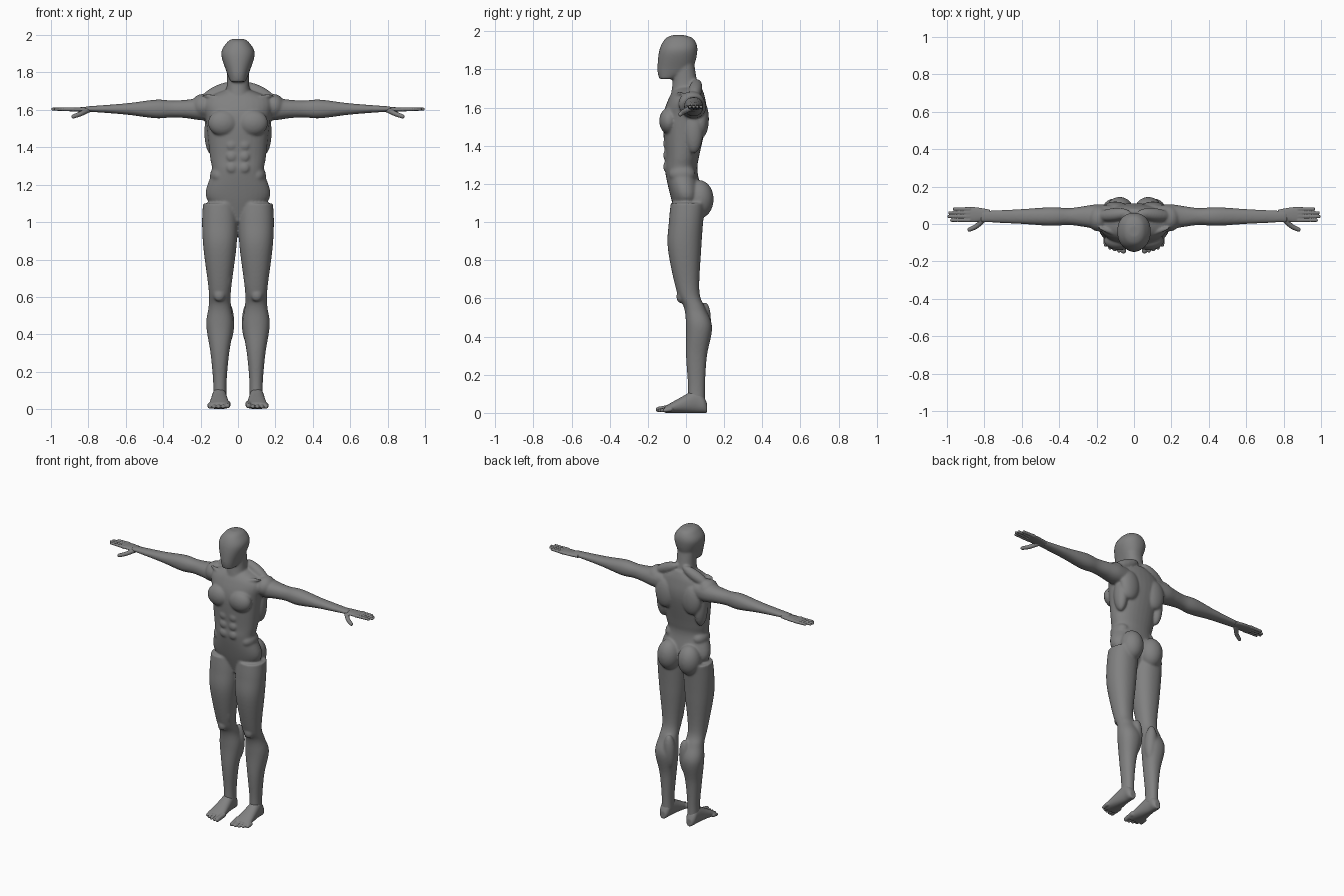
import bpy
import bmesh
import math
from mathutils import Matrix, Vector

cube = bpy.data.objects.get("Cube")
if cube:
    bpy.data.objects.remove(cube, do_unlink=True)

# One plain grey for the whole figure
grey = bpy.data.materials.new("plain grey")
grey.use_nodes = True
grey.diffuse_color = (.22, .22, .22, 1)
shader = next(node for node in grey.node_tree.nodes if node.type == "BSDF_PRINCIPLED")
shader.inputs["Base Color"].default_value = grey.diffuse_color

SIDES = 32
PLACE = {
    "X": lambda along, a, b: Vector((along, a, b)),
    "Y": lambda along, a, b: Vector((a, along, b)),
    "Z": lambda along, a, b: Vector((a, b, along)),
}


def spline(rows, steps):
    """Fill in rows along a smooth curve through the given rows."""
    points = [Vector(row) for row in rows]
    points = points[:1] + points + points[-1:]
    result = []
    for before, start, end, after in zip(points, points[1:], points[2:], points[3:]):
        leave = (end - before) / 2
        arrive = (after - start) / 2
        for step in range(steps):
            t = step / steps
            ease = t * t * (3 - 2 * t)
            result.append(start.lerp(end, ease)
                          + leave * t * (1 - t) ** 2
                          - arrive * t * t * (1 - t))
    return result + points[-1:]


def squared(value, power):
    """Bend a sine or cosine so that the oval becomes a little boxy."""
    return math.copysign(abs(value) ** (2 / power), value)


def loft(bm, axis, rows, power=2.2):
    """Skin over rows of (position, low a, high a, low b, high b)."""
    rings = []
    for along, low_a, high_a, low_b, high_b in spline(rows, 6):
        ring = []
        for side in range(SIDES):
            angle = math.tau * side / SIDES
            a = low_a + (high_a - low_a) * (1 + squared(math.cos(angle), power)) / 2
            b = low_b + (high_b - low_b) * (1 + squared(math.sin(angle), power)) / 2
            ring.append(bm.verts.new(PLACE[axis](along, a, b)))
        rings.append(ring)
    faces = [bm.faces.new(rings[0]), bm.faces.new(rings[-1])]
    for lower, upper in zip(rings, rings[1:]):
        for side in range(SIDES):
            previous = side - 1
            faces.append(bm.faces.new(
                (lower[previous], lower[side], upper[side], upper[previous])))
    bmesh.ops.recalc_face_normals(bm, faces=faces)


def upright(bm, centre, rows):
    """Loft upwards from rows of (height, half width, front, back)."""
    loft(bm, "Z", [(height, centre - half, centre + half, front, back)
                   for height, half, front, back in rows])


def sideways(bm, y, z, rows):
    """Loft outwards from rows of (position, half depth, half height)."""
    loft(bm, "X", [(x, y - depth, y + depth, z - height, z + height)
                   for x, depth, height in rows])


def ball(bm, centre, radii, rotation=None):
    matrix = Matrix.LocRotScale(Vector(centre), rotation, Vector(radii))
    bmesh.ops.create_uvsphere(bm, u_segments=SIDES, v_segments=SIDES // 2,
                              radius=1, matrix=matrix)


def muscle(bm, start, end, radius):
    """Long ellipsoid from start to end."""
    start, end = Vector(start), Vector(end)
    span = end - start
    ball(bm, start.lerp(end, .5), (radius, radius, span.length / 2),
         span.to_track_quat("Z", "Y"))


def digit(bm, points, radius):
    """Finger or toe: a rounded, tapering tube through the points."""
    beads = spline(points, 10)
    for index, bead in enumerate(beads):
        size = radius * (1 - .25 * index / len(beads))
        ball(bm, bead, (size, size, size))


def finish(name, bm, voxel, passes):
    """Mirror, fuse and soften the parts into one skin."""
    mesh = bpy.data.meshes.new(name)
    bm.to_mesh(mesh)
    bm.free()
    mesh.materials.append(grey)
    obj = bpy.data.objects.new(name, mesh)
    bpy.context.collection.objects.link(obj)
    mirror = obj.modifiers.new("both sides", "MIRROR")
    mirror.use_mirror_merge = False
    fuse = obj.modifiers.new("fuse", "REMESH")
    fuse.mode = "VOXEL"
    fuse.voxel_size = voxel
    fuse.use_smooth_shade = True
    soften = obj.modifiers.new("soften", "SMOOTH")
    soften.factor = .5
    soften.iterations = passes


body = bmesh.new()

# Head: faceless, with a flat front and a narrow jaw
upright(body, 0, [
    (1.75, .04, -.14, -.06), (1.8, .06, -.15, .03), (1.9, .09, -.14, .06),
    (1.96, .06, -.11, .04), (1.98, .03, -.07, -.01)])

# Neck
upright(body, 0, [(1.85, .06, -.06, .04), (1.73, .06, -.07, .06), (1.6, .08, -.09, .09)])

# Torso from the shoulder slope to the crotch
upright(body, 0, [
    (1.71, .06, -.05, .08), (1.65, .18, -.09, .1), (1.54, .17, -.12, .11),
    (1.35, .15, -.11, .07), (1.27, .14, -.11, .06), (1.13, .17, -.08, .08),
    (1, .04, -.04, .03)])

# Chest, shoulder blade, flank and waist
ball(body, (.08, -.09, 1.53), (.08, .05, .07))
ball(body, (.1, .08, 1.54), (.07, .04, .1))
ball(body, (.14, .04, 1.48), (.04, .05, .12))
ball(body, (.1, -.02, 1.25), (.05, .07, .05))

# Collar bone and neck-to-shoulder muscle
muscle(body, (0, -.08, 1.64), (.19, -.02, 1.68), .015)
muscle(body, (.02, .06, 1.74), (.2, .04, 1.65), .035)

# Belly muscles in three pairs
for level in range(3):
    ball(body, (.034, -.1, 1.41 - level * .06), (.03, .02, .03))

# Seat
ball(body, (.077, .07, 1.12), (.075, .075, .1))

# Arm from the shoulder to the wrist
sideways(body, .04, 1.605, [
    (.12, .06, .06), (.2, .065, .06), (.27, .055, .05), (.35, .045, .045),
    (.44, .05, .05), (.6, .04, .03), (.82, .03, .013)])
ball(body, (.19, .03, 1.62), (.06, .07, .065))

# Leg from the hip to the ankle
upright(body, .097, [
    (1.1, .09, -.08, .1), (1, .095, -.09, .09), (.86, .088, -.095, .08),
    (.64, .06, -.05, .07), (.55, .06, -.01, .1), (.45, .073, 0, .137),
    (.3, .05, 0, .11), (.15, .036, .01, .1), (.05, .036, .01, .1)])

# Kneecap, inner thigh and inner calf
ball(body, (.1, -.03, .61), (.03, .02, .035))
muscle(body, (.07, -.04, .82), (.06, -.01, .62), .03)
muscle(body, (.06, .1, .58), (.06, .08, .34), .04)

finish("body", body, .006, 11)

# Hands: palm, four fingers and a lowered thumb
hands = bmesh.new()
sideways(hands, .05, 1.602, [(.77, .027, .014), (.85, .04, .012), (.9, .038, .01)])
for index, tip in enumerate((.975, .99, .985, .96)):
    y = .02 + .02 * index
    digit(hands, [(.88, y, 1.603), (tip, y, 1.604)], .011)
digit(hands, [(.8, .03, 1.6), (.84, -.01, 1.58), (.88, -.03, 1.565)], .015)
finish("hands", hands, .003, 4)

# Feet: heel, arch and five toes
feet = bmesh.new()
loft(feet, "Y", [(y, .1 - half, .1 + half, 0, top) for y, half, top in (
    (.11, .02, .05), (.09, .033, .09), (.05, .037, .12), (-.03, .048, .08), (-.11, .06, .035))])
for index in range(5):
    x = .056 + .024 * index
    tip = -.145 + .002 * index ** 2
    radius = .013 if index else .018
    digit(feet, [(x, -.08, radius * 1.5), (x, tip, radius)], radius)
finish("feet", feet, .004, 5)
